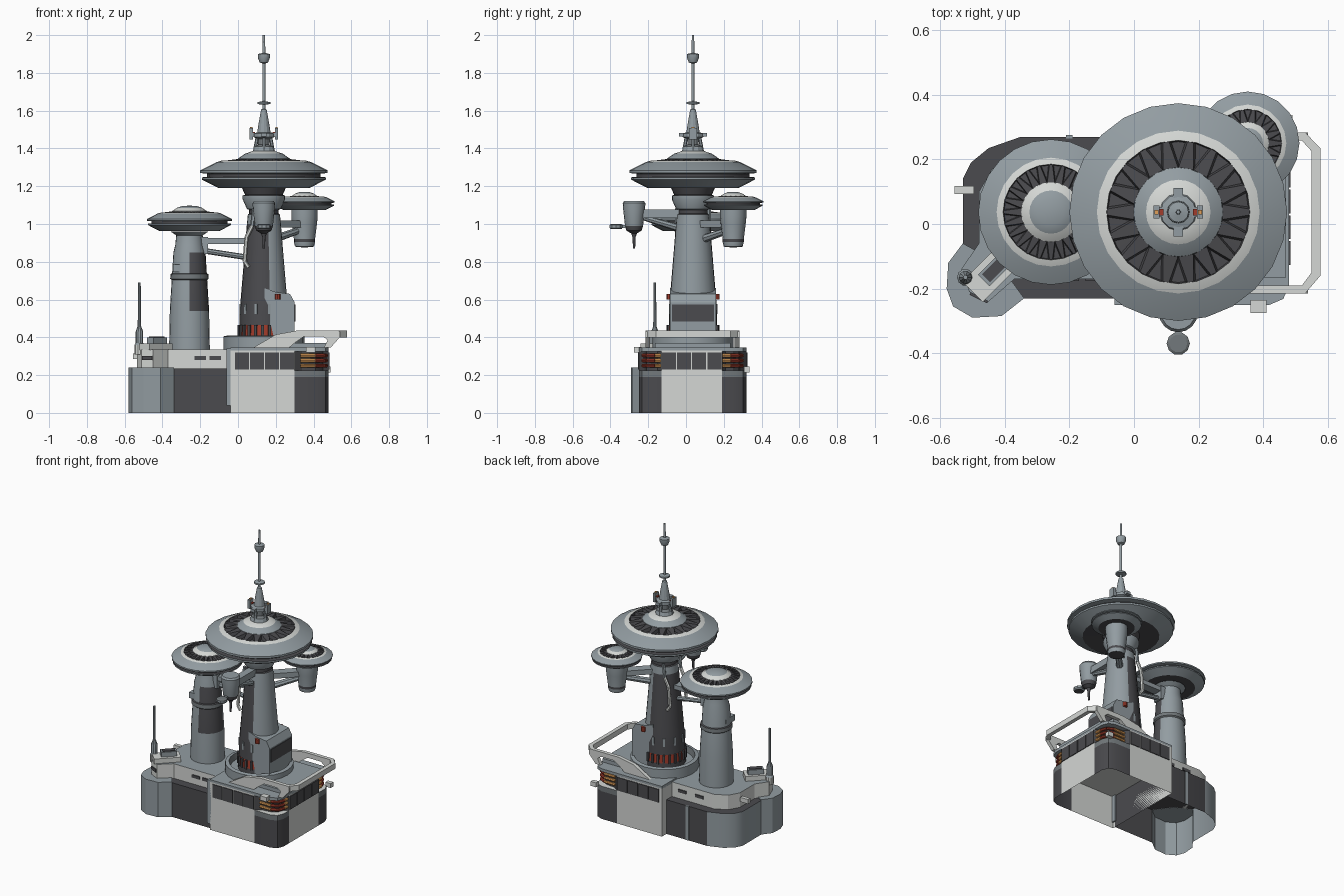
import bpy, bmesh, math
from mathutils import Vector, Matrix

if "Cube" in bpy.data.objects:
    bpy.data.objects.remove(bpy.data.objects["Cube"])

def material(name, r, g, b):
    m = bpy.data.materials.new(name)
    m.diffuse_color = (r, g, b, 1)
    m.use_nodes = True
    m.node_tree.nodes["Principled BSDF"].inputs["Base Color"].default_value = m.diffuse_color
    return m

MATS = [material("blue grey", .29, .335, .36), material("pale grey", .66, .68, .66),
        material("charcoal", .07, .07, .077), material("red", .36, .045, .025),
        material("amber", .75, .35, .10), material("mid grey", .17, .19, .20)]
GREY, PALE, DARK, RED, AMBER, MID = range(6)

def finish(name, bm, mat=None, rule=None):
    bmesh.ops.recalc_face_normals(bm, faces=bm.faces)
    for f in bm.faces:
        if mat is not None:
            f.material_index = mat
        if rule:
            f.material_index = rule(f.calc_center_median(), f.material_index)
    me = bpy.data.meshes.new(name)
    bm.to_mesh(me)
    bm.free()
    for m in MATS:
        me.materials.append(m)
    ob = bpy.data.objects.new(name, me)
    bpy.context.collection.objects.link(ob)
    return ob

def lathe(name, prof, cx, cy, seg=24, rule=None, s=1, z0=0):
    """Revolve (radius, z, colour of the band that follows)."""
    bm, rings = bmesh.new(), []
    for r, z, _ in prof:
        n = seg if r > 0 else 1
        rings.append([bm.verts.new((cx + s * r * math.cos(2 * math.pi * i / seg),
                      cy + s * r * math.sin(2 * math.pi * i / seg), z0 + s * z)) for i in range(n)])
    for k in range(len(prof) - 1):
        a, b = rings[k], rings[k + 1]
        for i in range(seg):
            j = (i + 1) % seg
            q = [a[i % len(a)], a[j % len(a)], b[j % len(b)], b[i % len(b)]]
            f = bm.faces.new(list(dict.fromkeys(q)))
            f.material_index = prof[k][2]
    return finish(name, bm, None, rule)

def prism(name, pts, zs, mat, rule=None, bottom=True, axis='Z'):
    """Extrude an outline through levels; axis Y takes (x, z) outlines."""
    bm = bmesh.new()
    P = (lambda p, h: (p[0], p[1], h)) if axis == 'Z' else (lambda p, h: (p[0], h, p[1]))
    rings = [[bm.verts.new(P(p, h)) for p in pts] for h in zs]
    for a, b in zip(rings, rings[1:]):
        for i in range(len(pts)):
            j = (i + 1) % len(pts)
            bm.faces.new((a[i], a[j], b[j], b[i]))
    bm.faces.new(rings[-1])
    if bottom:
        bm.faces.new(rings[0])
    return finish(name, bm, mat, rule)

def box(name, c, size, mat, rot=0):
    bm = bmesh.new()
    bmesh.ops.create_cube(bm, size=1, matrix=Matrix.Translation(c) @ Matrix.Rotation(rot, 4, 'Z')
                          @ Matrix.Diagonal((*size, 1)))
    return finish(name, bm, mat)

def tube(name, a, b, r1, r2, mat, seg=10):
    a, b = Vector(a), Vector(b)
    bm = bmesh.new()
    M = Matrix.Translation((a + b) / 2) @ (b - a).to_track_quat('Z', 'Y').to_matrix().to_4x4()
    bmesh.ops.create_cone(bm, cap_ends=True, segments=seg, radius1=r1, radius2=r2,
                          depth=(b - a).length, matrix=M)
    return finish(name, bm, mat)

MX, MY, LX, LY, SX, SY = .137, .037, -.257, .037, .352, .25

# right base: open underneath, pale walls with dark rounded corners
def right_rule(c, m):
    return PALE if c.x < .3 or -.13 < c.y < .19 else (DARK if c.z < .2 else MID)
R_OUT = [(-.04, -.25), (.3, -.25), (.42, -.25), (.462, -.232), (.48, -.19), (.48, -.13), (.48, .19),
         (.48, .26), (.462, .302), (.42, .32), (.3, .32), (-.04, .32)]
prism("right_base", R_OUT, [0, .19, .225], PALE, right_rule, bottom=False)
R_IN = [(-.04, -.25), (.3, -.25), (.34, -.22), (.41, -.21), (.44, -.18), (.45, -.15), (.48, -.13), (.48, .19),
        (.45, .21), (.44, .25), (.41, .28), (.34, .29), (.3, .32), (-.04, .32)]
prism("right_base_upper", R_IN, [.225, .33], PALE,
      lambda c, m: DARK if c.x > .3 and not -.13 < c.y < .19 else PALE)
prism("right_roof", R_OUT, [.325, .345], GREY)
for i in range(4):
    for side, y in (("front", -.251), ("back", .321)):
        box(f"{side}_window_{i}", (.02 + .08 * i, y, .275), (.074, .008, .09), DARK)
    box(f"side_window_{i}", (.481, -.09 + .08 * i, .275), (.008, .074, .09), DARK)
for i in range(3):
    z = .25 + .027 * i
    for s in (-1, 1):
        cy = .035
        p = [(.33, cy + s * .262, z), (.41, cy + s * .262, z), (.452, cy + s * .24, z),
             (.467, cy + s * .2, z), (.467, cy + s * .15, z)]
        for k in range(4):
            tube("corner_pipe", p[k], p[k + 1], .01, .01, AMBER if k in (0, 3) else RED, 8)
box("wall_unit", (.385, -.255, .335), (.05, .04, .03), PALE)
box("wall_unit_back", (.47, .322, .23), (.04, .03, .03), PALE)
box("joint_column", (-.045, -.235, .19), (.03, .03, .3), GREY)

# left base: open underneath, bulge at the front corner
L_OUT = [(-.04, -.23), (-.34, -.23), (-.41, -.285), (-.5, -.29), (-.56, -.255), (-.58, -.2), (-.575, -.12),
         (-.53, -.06), (-.53, .14), (-.505, .19), (-.45, .235), (-.35, .27), (-.04, .27)]
prism("left_base", L_OUT, [0, .235], GREY,
      lambda c, m: DARK if c.x > -.35 or c.z > .23 else GREY, bottom=False)
prism("bulge_top", [(-.34, -.23), (-.41, -.285), (-.5, -.29), (-.56, -.255), (-.58, -.2), (-.575, -.12),
                    (-.53, -.06), (-.42, -.12)], [.234, .24], GREY)
box("base_seam", (-.2, .27, .118), (.02, .01, .235), GREY)
prism("left_deck", [(-.04, -.17), (-.33, -.17), (-.37, -.17), (-.45, -.24), (-.51, -.21), (-.535, -.14), (-.48, -.06),
                    (-.48, .1), (-.44, .17), (-.36, .21), (-.04, .21)], [.235, .3, .335], PALE,
      lambda c, m: GREY if c.z > .33 else PALE)
for x, y, a in ((-.48, -.229, -.45), (-.2, -.172, 0), (-.12, -.172, 0), (-.25, .212, 0), (-.12, .212, 0)):
    box("deck_slot", (x, y, .29), (.06, .008, .02), DARK, a)
box("hatch_frame", (-.44, -.15, .35), (.17, .09, .035), PALE, math.radians(45))
box("hatch_body", (-.43, -.14, .375), (.1, .05, .05), GREY, math.radians(45))
box("hatch_panel", (-.43, -.14, .401), (.08, .035, .006), DARK, math.radians(45))
box("left_bracket", (-.525, .105, .3), (.06, .025, .03), PALE)
# whip aerial
lathe("aerial", [(.026, .31, PALE), (.026, .36, GREY), (.02, .37, GREY), (.02, .43, GREY), (.009, .46, GREY),
                 (.007, .69, GREY), (0, .69, GREY)], -.522, -.165, 10)

# balcony rail on the right
SIDE = [(.08, .345), (.2, .415), (.32, .437), (.53, .437), (.575, .43), (.575, .40), (.49, .345), (.455, .345),
        (.475, .385), (.45, .405), (.35, .405), (.3, .37), (.27, .345)]
for name, y in (("front", -.215), ("back", .258)):
    prism(name + "_rail_side", [(x if x < .53 else .53 + (x - .53) * .2, z) for x, z in SIDE],
          [y, y + .025], PALE, axis='Y')
prism("rail_loop", [(.5, -.215), (.53, -.215), (.577, -.16), (.577, .235), (.53, .283), (.5, .283), (.5, .258), (.52, .258),
                    (.55, .225), (.55, -.15), (.52, -.19), (.5, -.19)], [.40, .437], PALE)
box("balcony_floor", (.37, .035, .355), (.2, .4, .03), GREY)

# drum around the main tower
lathe("drum", [(.214, .33, GREY), (.214, .405, GREY), (.19, .41, MID), (.182, .37, GREY), (.11, .37, GREY)], MX, MY, 24)

# main tower, dark on its left half
lathe("main_tower", [(.133, .37, DARK), (.133, .41, RED), (.128, .465, GREY), (.128, .52, GREY), (.123, .6, GREY), (.108, .78, GREY),
                     (.09, 1.0, GREY), (.085, 1.05, DARK), (.078, 1.055, DARK), (.078, 1.075, GREY), (.09, 1.08, GREY),
                     (.112, 1.13, GREY), (.112, 1.15, DARK), (.10, 1.155, DARK), (.12, 1.20, DARK)], MX, MY, 24,
      lambda c, m: m if m != GREY or c.z > 1.0 or c.x - MX > .035 else DARK)
for i in range(14):
    a = math.radians(75 + i * 16)
    d = Vector((math.cos(a), math.sin(a), 0))
    box("vent_fin", Vector((MX, MY, .435)) + d * .13, (.02, .014, .06), DARK, a)
    if i % 2:
        box("tower_slot", Vector((MX, MY, .55)) + d * .124, (.01, .014, .055), GREY, a)
prism("tower_annex", [(.14, .37), (.3, .37), (.3, .585), (.275, .63), (.2, .64), (.14, .66)], [-.085, .16], GREY, axis='Y')
box("annex_panel", (.3, .037, .53), (.008, .22, .09), DARK)
for y in (-.088, .163):
    tube("annex_lamp", (.21, y, .6), (.21, y, .63), .015, .015, RED, 8)

# left tower, dark on its front right
lathe("left_tower", [(.108, .33, GREY), (.104, .54, GREY), (.085, .85, GREY), (.075, .89, GREY), (.07, .94, GREY),
                     (.10, .96, GREY)], LX, LY, 24,
      lambda c, m: DARK if .54 < c.z < .86 and c.x - LX > .01 and c.y < LY + .02 else m)
lathe("left_tower_collar", [(.09, .7, MID), (.102, .71, MID), (.1, .735, DARK), (.09, .74, DARK)], LX, LY, 24)
box("left_tower_box", (-.32, .01, .765), (.05, .1, .04), GREY)

# three saucers from one profile
def saucer(name, x, y, z, s, seg, fins, dome, crown):
    lathe(name, [(.1, -.085, DARK), (.24, -.09, GREY), (.328, -.045, GREY), (.328, -.033, DARK), (.30, -.03, DARK),
                 (.30, -.014, GREY), (.337, -.01, GREY), (.337, .004, GREY), (.252, .047, PALE), (.222, .056, DARK),
                 (.218, .035, DARK), (.14, .04, dome), (.138, .066, dome), (.10, .092, crown), (.06, .106, crown),
                 (0, .11, crown)], x, y, seg, s=s, z0=z)
    bm = bmesh.new()
    for i in range(fins):
        a = 2 * math.pi * i / fins
        def P(r, w, h):
            return bm.verts.new((x + s * (r * math.cos(a) - w * math.sin(a)),
                                 y + s * (r * math.sin(a) + w * math.cos(a)), z + s * h))
        w = .22 * math.pi * 2 / fins
        q = [P(.137, -w * .4, .03), P(.137, w * .4, .03), P(.137, w * .3, .064), P(.137, -w * .3, .064)]
        t = [P(.22, -w * .22, .03), P(.22, w * .22, .03), P(.22, w * .12, .054), P(.22, -w * .12, .054)]
        for k in range(4):
            bm.faces.new((q[k], q[(k + 1) % 4], t[(k + 1) % 4], t[k]))
    finish(name + "_fins", bm, DARK)
saucer("main_saucer", MX, MY, 1.28, 1, 24, 18, GREY, PALE)
saucer("left_saucer", LX, LY, 1.024, .668, 24, 24, PALE, GREY)
saucer("small_saucer", SX, SY, 1.118, .475, 20, 18, PALE, GREY)

# mast with clamp ring and lamps
lathe("mast", [(.06, 1.38, GREY), (.05, 1.41, MID), (.03, 1.42, MID), (.03, 1.45, GREY), (.055, 1.46, GREY), (.055, 1.48, GREY),
               (.035, 1.485, GREY), (.03, 1.52, GREY), (.015, 1.605, GREY), (.008, 1.61, GREY), (.008, 1.632, GREY),
               (.034, 1.635, GREY), (.034, 1.645, GREY), (.008, 1.65, GREY), (.008, 1.85, GREY), (.022, 1.855, GREY),
               (.032, 1.88, GREY), (.032, 1.9, GREY), (.008, 1.905, GREY), (.006, 2.0, GREY), (0, 2.0, GREY)], MX, MY, 12)
for i in range(4):
    a = i * math.pi / 2
    d = Vector((math.cos(a), math.sin(a), 0))
    o = Vector((MX, MY, 0))
    box("mast_arm", o + d * .055 + Vector((0, 0, 1.472)), (.04, .03, .02), GREY, a)
    tube("mast_strut", o + d * .05 + Vector((0, 0, 1.38)), o + d * .035 + Vector((0, 0, 1.46)), .009, .009, GREY, 6)
for s in (-1, 1):
    box("mast_clamp", (MX + s * .067, MY, 1.478), (.018, .04, .06), GREY)
    box("mast_lamp", (MX + s * .067, MY, 1.51), (.012, .014, .008), AMBER)
    box("mast_lamp_red", (MX + s * .052, MY, 1.484), (.012, .02, .008), RED)

# rear pod below the small saucer, with its arm
lathe("rear_pod", [(.07, 1.09, GREY), (.07, 1.04, GREY), (.066, 1.0, GREY), (.056, .92, DARK), (.056, .905, GREY), (.05, .88, DARK),
                   (0, .875, DARK)], SX, SY, 16)
def arm(name, a, b, z, h, w, mat):
    a, b = Vector(a), Vector(b)
    d = b - a
    return box(name, ((a.x + b.x) / 2, (a.y + b.y) / 2, z), (d.length, w, h), mat, math.atan2(d.y, d.x))
arm("rear_arm_upper", (.18, .08), (.32, .22), 1.0, .035, .06, GREY)
tube("rear_arm_brace", (.19, .09, .92), (.32, .22, .965), .022, .018, GREY, 8)

# front pod with arm, probe and side disc
lathe("front_pod", [(0, 1.122, GREY), (.052, 1.122, GREY), (.06, 1.11, GREY), (.058, 1.08, GREY), (.048, .99, DARK), (.04, .965, DARK),
                    (.015, .95, DARK), (.008, .93, DARK), (.006, .87, DARK), (0, .87, DARK)], MX, -.275, 16)
arm("front_arm", (MX, -.23), (MX, -.03), 1.055, .045, .05, GREY)
tube("front_arm_brace", (MX, -.04, .98), (MX, -.23, 1.035), .02, .014, GREY, 8)
lathe("side_disc", [(0, .973, DARK), (.03, .973, GREY), (.036, .98, GREY), (.036, .995, MID), (.028, 1.0, MID), (0, 1.0, MID)], MX, -.37, 10)
arm("disc_arm", (MX, -.35), (MX, -.28), .987, .015, .02, GREY)

# bridge between the towers and bracket on the main tower
box("bridge_beam", (-.08, .037, .91), (.25, .06, .03), GREY)
box("bridge_root", (-.18, .037, .885), (.04, .07, .09), GREY)
tube("bridge_brace", (-.19, .037, .86), (.07, .037, .82), .015, .015, GREY, 8)
for y in (-.05, .124):
    p = [(.055, y, .77), (.035, y, .8), (.045, y, .93), (.075, y, .99), (.085, y, 1.08)]
    for k in range(4):
        tube("tower_bracket", p[k], p[k + 1], .011, .011, PALE if k < 3 else GREY, 6)

# smooth round parts, keep edges sharp
for ob in bpy.context.collection.objects:
    ob.select_set(True)
    bpy.context.view_layer.objects.active = ob
bpy.ops.object.shade_smooth_by_angle(angle=math.radians(28))
